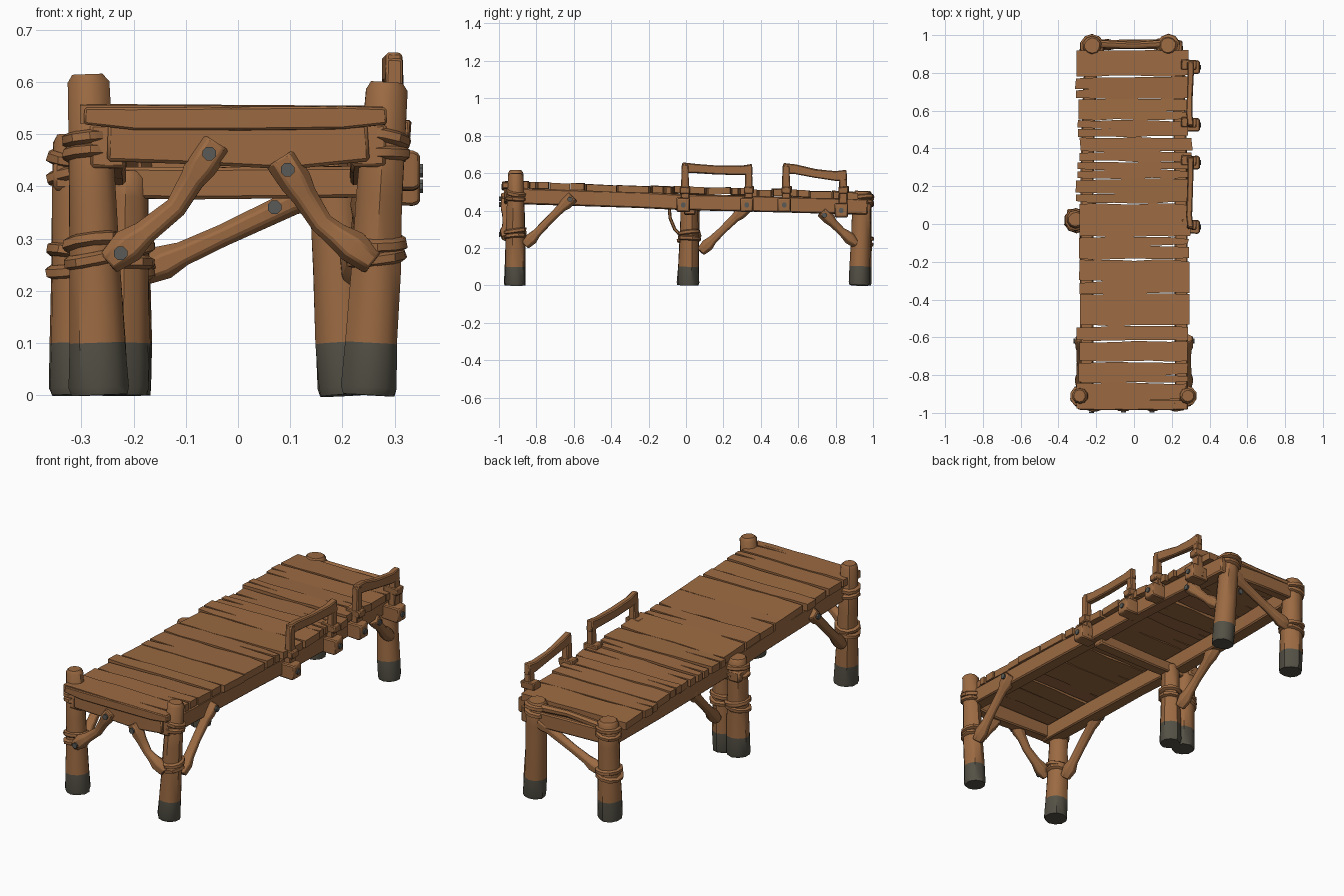
import bpy, bmesh, math, random
from mathutils import Vector as V

if "Cube" in bpy.data.objects:
    bpy.data.objects.remove(bpy.data.objects["Cube"])

random.seed(7)


def mat(name, rgb):
    m = bpy.data.materials.new(name)
    m.diffuse_color = (*rgb, 1)
    m.use_nodes = True
    m.node_tree.nodes["Principled BSDF"].inputs["Base Color"].default_value = m.diffuse_color
    return m


WOOD = mat("brown wood", (0.33, 0.145, 0.055))
FOOT = mat("dark wet wood", (0.088, 0.082, 0.06))
IRON = mat("grey iron", (0.1, 0.105, 0.095))


def finish(name, bm, mats, bevel=0):
    bmesh.ops.recalc_face_normals(bm, faces=bm.faces)
    me = bpy.data.meshes.new(name)
    bm.to_mesh(me)
    bm.free()
    ob = bpy.data.objects.new(name, me)
    bpy.context.collection.objects.link(ob)
    for m in mats:
        me.materials.append(m)
    if bevel:
        b = ob.modifiers.new("worn edges", 'BEVEL')
        b.width, b.segments, b.limit_method = bevel, 1, 'ANGLE'
    return ob


def loft(name, pts, sizes, n=4, mats=(WOOD,), jit=0.0, bevel=0.0, foot_z=None):
    """Sweep a square (n=4) or round section along points; sizes are half extents."""
    bm = bmesh.new()
    pts = [V(p) for p in pts]
    k = math.sqrt(2) if n == 4 else 1
    rings = []
    for i, p in enumerate(pts):
        t = (pts[min(i + 1, len(pts) - 1)] - pts[max(i - 1, 0)]).normalized()
        u = t.cross(V((0, 0, 1)) if abs(t.z) < 0.9 else V((0, 1, 0))).normalized()
        v = u.cross(t)
        w, h = sizes[i] if isinstance(sizes[i], tuple) else (sizes[i], sizes[i])
        ring = []
        for j in range(n):
            a = 2 * math.pi * (j + 0.5) / n
            s = k * (1 + random.uniform(-jit, jit))
            ring.append(bm.verts.new(p + u * math.cos(a) * w * s + v * math.sin(a) * h * s))
        rings.append(ring)
    for a, b in zip(rings, rings[1:]):
        for j in range(n):
            bm.faces.new((a[j], a[(j + 1) % n], b[(j + 1) % n], b[j]))
    bm.faces.new(rings[0])
    bm.faces.new(rings[-1])
    if foot_z:
        for f in bm.faces:
            f.material_index = int(f.calc_center_median().z < foot_z)
    return finish(name, bm, mats, bevel)


def nail(p, axis):
    p, a = V(p), V(axis)
    loft("nail_head", [p - a * 0.004, p + a * 0.005], [0.014, 0.014], 8, (IRON,))


def post(name, base, top, h, r0, r1, wraps):
    """Leaning log with a dark foot and bound collars."""
    at = lambda z: (base[0] + (top[0] - base[0]) * z / h, base[1] + (top[1] - base[1]) * z / h, z)
    rad = lambda z: r0 + (r1 - r0) * z / h
    zs = [0, 0.015, 0.1, 0.24, 0.38, h - 0.015, h]
    rs = [rad(z) for z in zs]
    rs[0] -= 0.005
    rs[-1] -= 0.01
    loft(name, [at(z) for z in zs], rs, 10, (WOOD, FOOT), 0.05, foot_z=0.1)
    for z in wraps:
        for dz in (-0.017, 0.012):
            c, r = V(at(z + dz)), rad(z)
            t = V((random.uniform(-.2, .2), random.uniform(-.2, .2), 1))
            loft(name + "_binding", [c + t * d for d in (-.013, -.007, .007, .013)],
                 [r, r + .011, r + .011, r], 10, jit=0.04)


def brace(name, a, mid, b, w=0.026, nails=(), axis=(0, -1, 0)):
    """Bent strut with thick ends."""
    a, mid, b = V(a), V(mid), V(b)
    d, e = (mid - a).normalized(), (b - mid).normalized()
    loft(name, [a - d * .03, a + d * .02, a + d * .06, mid, b - e * .05, b - e * .02, b + e * .035],
         [w, w * 1.35, w, w * 0.9, w, w * 1.3, w * 1.3], 6, jit=0.07, bevel=0.004)
    for p in nails:
        nail(V(p) + V(axis) * (w * 1.3), axis)


# deck height along the length
KEYS = [(-1.0, .556), (-.4, .54), (0, .522), (.4, .513), (1.0, .497)]


def deck(y):
    for (y0, z0), (y1, z1) in zip(KEYS, KEYS[1:]):
        if y <= y1:
            return z0 + (z1 - z0) * (y - y0) / (y1 - y0)
    return KEYS[-1][1]


def plank(name, y0, y1, thick=0.036):
    """Flat board with wandering edges and split ends."""
    R = random.uniform
    xl, xr = -0.30 + R(-.012, .015), 0.285 + R(-.012, .02)
    n = 7
    xs = [xl + (xr - xl) * i / (n - 1) for i in range(n)]
    g = 0.007
    lo = [(x, y0 + g * R(-.4, 1.0) + (g * R(0, 1) if i in (0, n - 1) else 0)) for i, x in enumerate(xs)]
    hi = [(x, y1 - g * R(-.4, 1.0) - (g * R(0, 1) if i in (0, n - 1) else 0)) for i, x in enumerate(xs)]

    def split(x, s):
        if R(0, 1) < 0.4:
            return []
        yc = y0 + (y1 - y0) * R(.35, .65)
        d, h = R(.06, .22), R(.004, .008)
        return [(x, yc - h), (x - s * d, yc + R(-.006, .006)), (x + s * R(-.01, .008), yc + h)]

    right = split(xr, 1)
    left = split(xl, -1)[::-1]
    if left and left[0][1] < left[-1][1]:
        left.reverse()
    outline = lo + right + hi[::-1] + left
    yc, slope, tilt, up = (y0 + y1) / 2, R(-.06, .03), R(-.01, .01), R(-.004, .006)
    bm = bmesh.new()
    zf = lambda x, y: deck(yc) + up + slope * (y - yc) + tilt * x
    f = bm.faces.new([bm.verts.new((x, y, zf(x, y))) for x, y in outline])
    ex = bmesh.ops.extrude_face_region(bm, geom=[f])
    bmesh.ops.translate(bm, vec=(0, 0, -thick), verts=[e for e in ex["geom"] if isinstance(e, bmesh.types.BMVert)])
    finish(name, bm, (WOOD,))


# deck planks
edges = [-.98, -.84, -.73, -.62, -.54, -.37, -.19, -.07, .11, .24, .33, .46, .55, .66, .78, .92]
for i, (a, b) in enumerate(zip(edges, edges[1:])):
    plank(f"deck_plank_{i + 1}", a, b)

# long side beams following the deck
for s, side in ((-1, "left"), (1, "right")):
    ys = [-.96, -.6, -.25, 0, .3, .6, .97]
    loft(side + "_beam", [(s * (.25 - .03 * max(0, y) ** 2), y, deck(y) - .077) for y in ys],
         [(.034, .042)] * 7, jit=0.05, bevel=0.006)

# cross beams and front fascia
loft("front_cross_beam", [(x, -.945, z) for x, z in ((-.25, .485), (-.1, .48), (.1, .475), (.25, .485))],
     [(.028, .036), (.028, .038), (.028, .042), (.028, .036)], jit=0.04, bevel=0.006)
loft("front_edge_board", [(x, -.965, z) for x, z in ((-.295, .535), (-.2, .53), (0, .53), (.2, .532), (.285, .535))],
     [(.018, .016), (.02, .021), (.02, .023), (.02, .022), (.018, .016)], jit=0.04, bevel=0.004)
loft("back_cross_beam", [(-.22, .95, .425), (0, .952, .42), (.19, .95, .415)],
     [(.024, .038)] * 3, jit=0.05, bevel=0.006)
loft("back_top_log", [(-.22, .955, .465), (0, .945, .475), (.18, .955, .47)], [.022, .018, .022], 8, jit=0.05)
loft("middle_cross_beam", [(-.33, .02, .41), (-.1, .02, .405), (.25, .02, .41)],
     [(.03, .03)] * 3, jit=0.05, bevel=0.006)

# posts
post("front_left_post", (-.265, -.915), (-.288, -.91), .615, .06, .041, (.28, .48))
post("front_right_post", (.25, -.915), (.285, -.91), .60, .055, .041, (.28, .48))
post("middle_left_outer_post", (-.303, .01), (-.31, .025), .50, .06, .047, (.26, .44))
post("middle_left_inner_post", (-.222, .012), (-.215, .02), .43, .055, .045, (.27,))
post("back_left_post", (-.222, .93), (-.222, .945), .505, .06, .05, (.24, .45))
post("back_right_post", (.208, .925), (.18, .945), .50, .056, .05, (.46,))
loft("middle_post_block", [(-.355, .03, .42), (-.29, .03, .42)], [(.05, .028)] * 2, bevel=0.008)

# struts under the front edge
brace("front_left_strut", (-.225, -.962, .272), (-.12, -.96, .36), (-.06, -.96, .455),
      nails=[(-.225, -.962, .272), (-.055, -.96, .463)])
brace("front_right_strut", (.235, -.962, .272), (.16, -.96, .33), (.1, -.96, .425),
      nails=[(.095, -.96, .432)])
# struts along the sides
for s, side in ((-1, "left"), (1, "right")):
    x = s * .282
    brace(f"front_{side}_side_strut", (x, -.84, .235), (x, -.74, .34), (x, -.63, .45),
          nails=[(x, -.62, .46)], axis=(s, 0, 0))
brace("middle_side_strut", (-.23, .10, .20), (-.24, .19, .29), (-.25, .30, .395))
brace("back_right_side_strut", (.225, .89, .24), (.235, .83, .29), (.25, .75, .37),
      nails=[(.25, .74, .375)], axis=(1, 0, 0))
brace("back_long_strut", (-.16, .95, .245), (-.03, .95, .305), (.15, .95, .39),
      nails=[(.07, .93, .36)])
loft("thin_bent_stick", [(-.28, -.09, .42), (-.28, -.085, .36), (-.28, -.06, .3), (-.28, -.02, .26)],
     [.008, .009, .009, .007], 6)

# two hand rails on the right side
for k, (ya, yb, za, zb, ba, bb) in enumerate(((-.005, .335, .63, .615, .43, .43), (.535, .84, .625, .585, .43, .40))):
    n = f"rail_{k + 1}"
    ym = (ya + yb) / 2
    loft(n + "_bar", [(.3, ya - .015, za), (.292, ya + .05, za - .004), (.296, ym, (za + zb) / 2 - .006),
                      (.3, yb - .04, zb), (.3, yb + .02, zb + .003)],
         [(.016, .028), (.016, .025), (.015, .023), (.016, .025), (.017, .03)], jit=0.07, bevel=0.005)
    for y, zt, zb2 in ((ya, za, ba), (yb, zb, bb)):
        loft(n + "_upright", [(.296, y, zb2 - .02), (.298, y, .5), (.3, y, zt + .015)],
             [(.018, .026), (.018, .022), (.015, .018)], jit=0.08, bevel=0.004)
        loft(n + "_block", [(.25, y - .01, zb2), (.335, y - .01, zb2), (.349, y - .01, zb2)],
             [(.034, .036), (.036, .038), (.03, .032)], jit=0.05, bevel=0.005)
        loft(n + "_foot_peg", [(.25, y + .005, .513), (.33, y, .508)], [(.026, .018)] * 2, jit=0.08, bevel=0.004)
        nail((.35, y - .01, zb2), (1, 0, 0))

# smooth shading with sharp edges kept
for o in bpy.data.objects:
    o.select_set(True)
    bpy.context.view_layer.objects.active = o
bpy.ops.object.shade_smooth_by_angle(angle=math.radians(38))
